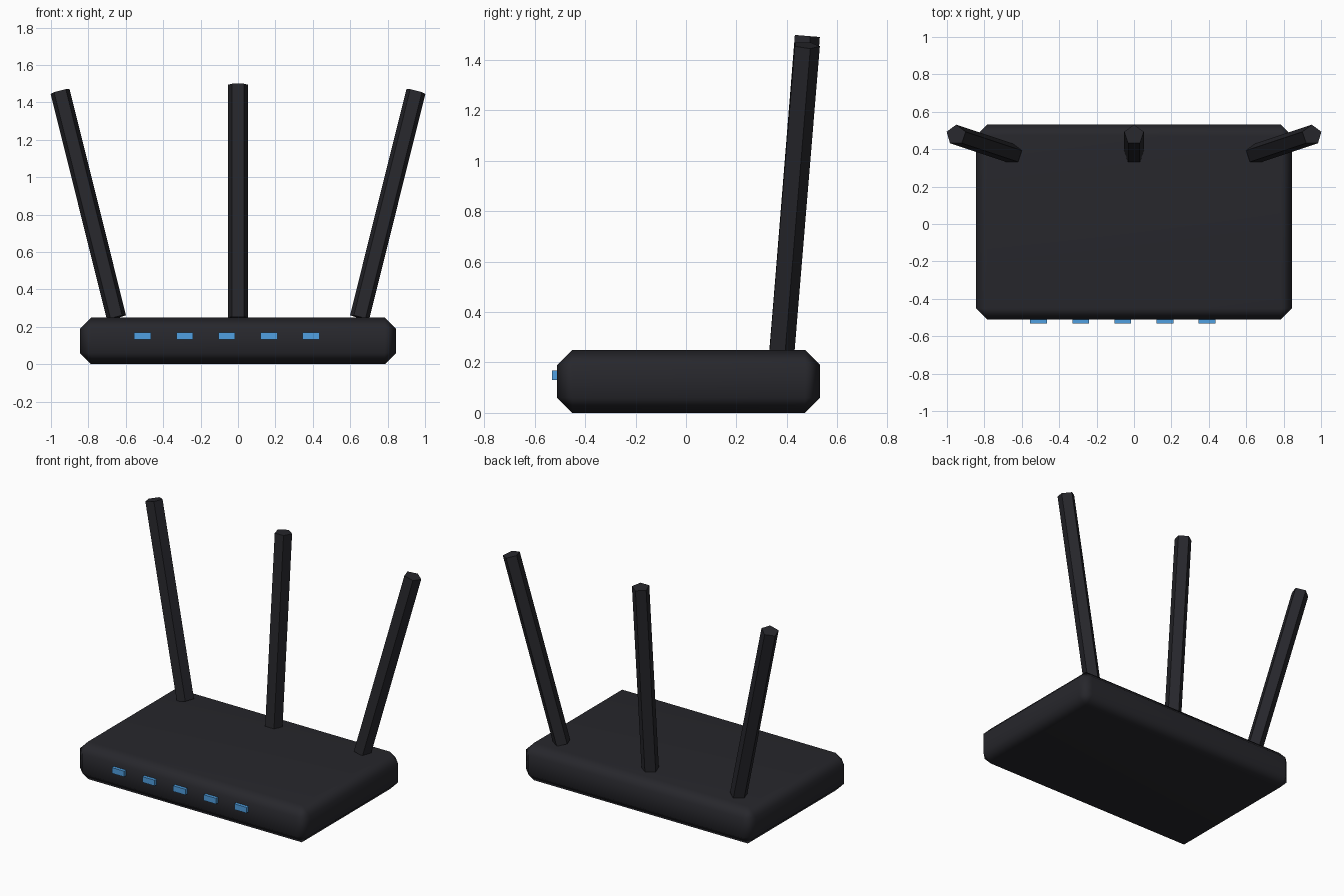
import bpy
from math import radians
from mathutils import Euler, Vector

if "Cube" in bpy.data.objects:
    bpy.data.objects.remove(bpy.data.objects["Cube"])


def material(name, rgb):
    mat = bpy.data.materials.new(name)
    mat.diffuse_color = (*rgb, 1.0)
    mat.use_nodes = True
    mat.node_tree.nodes["Principled BSDF"].inputs["Base Color"].default_value = mat.diffuse_color
    return mat


def box(name, size, centre, mat):
    bpy.ops.mesh.primitive_cube_add(size=1, location=centre)
    ob = bpy.context.object
    ob.name = name
    ob.scale = size
    bpy.ops.object.transform_apply(location=False, rotation=False, scale=True)
    ob.data.materials.append(mat)
    return ob


def antenna(name, base, lean, mat):
    # five-sided rod whose base centre sits on the case top
    rot = Euler((radians(-4.6), radians(lean), 0))
    length = 1.25
    centre = Vector(base) + rot.to_matrix() @ Vector((0, 0, length / 2))
    bpy.ops.mesh.primitive_cylinder_add(vertices=5, radius=0.055, depth=length,
                                        location=centre, rotation=rot)
    ob = bpy.context.object
    ob.name = name
    ob.data.materials.append(mat)


black = material("black_plastic", (0.02, 0.02, 0.025))
blue = material("blue_light", (0.08, 0.35, 0.75))

# Case with chamfered, softly shaded edges
front, back = -0.511, 0.532
case = box("case", (1.69, back - front, 0.25), (0, (front + back) / 2, 0.125), black)
bevel = case.modifiers.new("chamfer", 'BEVEL')
bevel.width = 0.06
bevel.segments = 1
case.data.polygons.foreach_set("use_smooth", [True] * len(case.data.polygons))
weighted = case.modifiers.new("soft_edges", 'WEIGHTED_NORMAL')
weighted.keep_sharp = True

# Row of status lights on the front
for i in range(5):
    box(f"status_light_{i + 1}", (0.09, 0.042, 0.038),
        (-0.51 + 0.225 * i, front, 0.15), blue)

# Three antennas along the back, outer ones leaning outwards
for name, side in (("left", -1), ("middle", 0), ("right", 1)):
    antenna(f"{name}_antenna", (0.65 * side, 0.376, 0.25), 14 * side, black)
